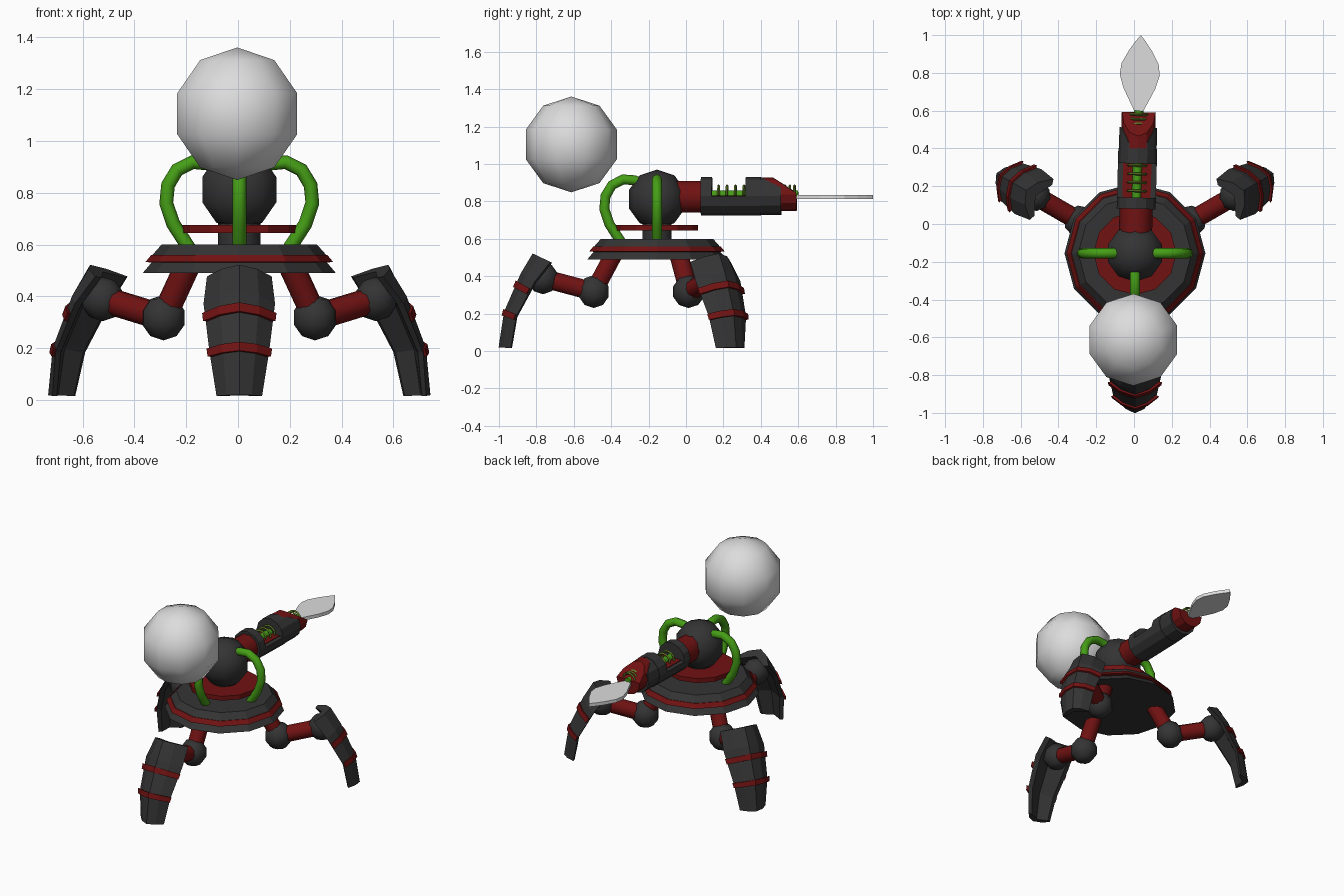
import bpy, bmesh
from math import radians, cos, sin, pi
from mathutils import Matrix, Vector

cube = bpy.data.objects.get("Cube")
if cube:
    bpy.data.objects.remove(cube, do_unlink=True)


def material(name, rgb, rough=0.6):
    m = bpy.data.materials.new(name)
    m.use_nodes = True
    m.diffuse_color = (*rgb, 1)
    node = m.node_tree.nodes["Principled BSDF"]
    node.inputs["Base Color"].default_value = (*rgb, 1)
    node.inputs["Roughness"].default_value = rough
    return m


DARK = material("charcoal", (0.034, 0.034, 0.034))
RED = material("dark_red", (0.165, 0.006, 0.006))
GREEN = material("green", (0.06, 0.34, 0.008))
OLIVE = material("olive", (0.12, 0.2, 0.02))
WHITE = material("pale_grey", (0.72, 0.72, 0.72))

TURRET = Matrix.Translation((0.005, -0.155, 0))
ARM = TURRET @ Matrix.Rotation(radians(-1.55), 4, "Z") @ Matrix.Translation((0, 0.155, 0))


def finish(bm, name, mat, matrix, smooth=False):
    bmesh.ops.recalc_face_normals(bm, faces=bm.faces)
    mesh = bpy.data.meshes.new(name)
    bm.transform(matrix)
    bm.to_mesh(mesh)
    bm.free()
    mesh.materials.append(mat)
    obj = bpy.data.objects.new(name, mesh)
    bpy.context.collection.objects.link(obj)
    if smooth:
        bpy.ops.object.select_all(action="DESELECT")
        obj.select_set(True)
        bpy.context.view_layer.objects.active = obj
        bpy.ops.object.shade_smooth_by_angle(angle=radians(50))
    return obj


def loft(name, rings, mat, matrix, smooth=False, cut=None):
    """Skin a list of closed rings, cap both ends, optionally slice the top off."""
    bm = bmesh.new()
    loops = [[bm.verts.new(p) for p in ring] for ring in rings]
    n = len(loops[0])
    for a, b in zip(loops, loops[1:]):
        for i in range(n):
            j = (i + 1) % n
            bm.faces.new((a[i], a[j], b[j], b[i]))
    bm.faces.new(loops[0])
    bm.faces.new(loops[-1])
    if cut:
        (y0, z0), (y1, z1) = cut
        geom = bm.verts[:] + bm.edges[:] + bm.faces[:]
        bmesh.ops.bisect_plane(bm, geom=geom, plane_co=(0, y0, z0),
                               plane_no=(0, z0 - z1, y1 - y0), clear_outer=True)
        bmesh.ops.holes_fill(bm, edges=[e for e in bm.edges if e.is_boundary])
    return finish(bm, name, mat, matrix, smooth)


def circle(r, z, n):
    return [(r * cos(2 * pi * i / n), r * sin(2 * pi * i / n), z) for i in range(n)]


def lathe(name, profile, n, mat, smooth=False):
    return loft(name, [circle(r, z, n) for r, z in profile], mat, TURRET, smooth)


def ball(name, center, r, mat, matrix):
    bm = bmesh.new()
    bmesh.ops.create_uvsphere(bm, u_segments=10, v_segments=5, radius=r,
                              matrix=Matrix.Translation(center))
    return finish(bm, name, mat, matrix, True)


def rod(name, a, b, r, mat, matrix):
    a, b = Vector(a), Vector(b)
    q = (b - a).to_track_quat("Z", "Y")
    ring = [q @ Vector(p) for p in circle(r, 0, 10)]
    return loft(name, [[a + p for p in ring], [b + p for p in ring]], mat, matrix, True)


def barrel(name, y0, y1, r, mat, half=False, z=0.828, cut=None):
    """Arm section along y: a full round, or only its lower half."""
    n = 12
    steps = range(n // 2 + 1) if half else range(n)
    arc = [(r * cos(pi + 2 * pi * i / n), z + r * sin(pi + 2 * pi * i / n)) for i in steps]
    return loft(name, [[(x, y, h) for x, h in arc] for y in (y0, y1)], mat, ARM, False, cut)


# Body: sloped deck, red trim, flared skirt, neck and collar
lathe("body_deck", [(0.30, 0.60), (0.34, 0.555), (0.335, 0.53)], 12, DARK)
lathe("body_trim", [(0.34, 0.56), (0.362, 0.533), (0.33, 0.53)], 12, RED)
lathe("body_skirt", [(0.335, 0.535), (0.373, 0.49)], 12, DARK)
lathe("neck", [(0.082, 0.59), (0.082, 0.74)], 10, DARK, True)
lathe("collar", [(0.22, 0.645), (0.22, 0.675)], 12, RED)
ball("head", (0, 0, 0.812), 0.158, DARK, TURRET)

# Floating sphere ahead of the head
ball("floating_sphere", (-0.003, -0.613, 1.105), 0.256, WHITE, Matrix())

# Hoses from the head to the deck
HOSE = [(0.07, 0.89), (0.12, 0.913), (0.18, 0.918), (0.24, 0.888), (0.275, 0.83),
        (0.282, 0.76), (0.255, 0.68), (0.19, 0.58)]
for side, angle in (("right", 180), ("front", -90), ("left", 0)):
    rings = []
    for i, (r, z) in enumerate(HOSE):
        before, after = HOSE[max(i - 1, 0)], HOSE[min(i + 1, len(HOSE) - 1)]
        t = Vector((after[0] - before[0], 0, after[1] - before[1])).normalized()
        u, v = Vector((-t.z, 0, t.x)), Vector((0, 1, 0))
        rings.append([Vector((r, 0, z)) + 0.027 * (u * c + v * s) for c, s, _ in circle(1, 0, 8)])
    loft(f"hose_{side}", rings, GREEN, TURRET @ Matrix.Rotation(radians(angle), 4, "Z"), True)

# Arm: shoulder, open barrel with inner pipe and coils, sloped muzzle
rod("shoulder", (0, -0.08, 0.825), (0, 0.09, 0.825), 0.088, RED, ARM)
barrel("barrel_collar_rear", 0.08, 0.14, 0.103, DARK)
barrel("barrel_trough", 0.14, 0.32, 0.103, DARK, half=True)
barrel("barrel_lining", 0.13, 0.33, 0.075, RED, half=True, z=0.833)
barrel("barrel_collar_front", 0.32, 0.40, 0.103, DARK)
barrel("barrel_jacket", 0.40, 0.51, 0.1, DARK, cut=((0.40, 0.93), (0.51, 0.875)))
barrel("muzzle", 0.39, 0.592, 0.09, RED, z=0.838, cut=((0.47, 0.925), (0.592, 0.845)))
rod("inner_pipe", (0, 0.13, 0.835), (0, 0.60, 0.835), 0.024, GREEN, ARM)
for i, y in enumerate((0.175, 0.22, 0.265, 0.31, 0.53, 0.555, 0.58)):
    bpy.ops.mesh.primitive_torus_add(major_segments=12, minor_segments=4,
                                     major_radius=0.047, minor_radius=0.007)
    coil = bpy.context.object
    coil.name = f"coil_{i + 1}"
    coil.data.materials.append(OLIVE)
    coil.data.transform(ARM @ Matrix.Translation((0, y, 0.838)) @ Matrix.Rotation(pi / 2, 4, "X"))

# Blade: leaf outline with a little thickness
EDGE = [(0.02, 0.59), (0.05, 0.65), (0.085, 0.72), (0.106, 0.79), (0.098, 0.85),
        (0.06, 0.92), (0.025, 0.97)]
outline = EDGE + [(0, 1.0)] + [(-x, y) for x, y in reversed(EDGE)]
loft("blade", [[(x, y, z) for x, y in outline] for z in (0.812, 0.835)], WHITE, ARM)

# Shin shell rows: ridge radius, ridge height, depth vector, half width
ROWS = [(0.665, 0.522, -0.095, -0.045, 0.125), (0.728, 0.417, -0.075, -0.045, 0.138),
        (0.818, 0.21, -0.065, -0.025, 0.115), (0.847, 0.02, -0.065, -0.004, 0.088)]
SECTION = [(-1, 1), (-0.55, 0.35), (0, 0), (0.55, 0.35), (1, 1), (0.75, 1.1), (0, 0.6), (-0.75, 1.1)]


def section(row, grow=0.0):
    r, z, dr, dz, w = row
    return [(r + grow + dr * d, (w + grow) * k, z + dz * d) for k, d in SECTION]


def row_at(z):
    for a, b in zip(ROWS, ROWS[1:]):
        if z >= b[1]:
            f = (a[1] - z) / (a[1] - b[1])
            return [p + (q - p) * f for p, q in zip(a, b)]


# Three legs: thigh, knee, shank, ankle and banded shin shell
for side, angle in (("front", -90), ("back_left", 30), ("back_right", 150)):
    m = TURRET @ Matrix.Rotation(radians(angle), 4, "Z")
    knee, ankle = (0.338, 0, 0.318), (0.61, 0, 0.39)
    rod(f"{side}_thigh", (0.225, 0, 0.53), knee, 0.05, RED, m)
    ball(f"{side}_knee", knee, 0.088, DARK, m)
    rod(f"{side}_shank", knee, ankle, 0.052, RED, m)
    ball(f"{side}_ankle", ankle, 0.086, DARK, m)
    loft(f"{side}_shin", [section(r) for r in ROWS], DARK, m)
    for part, z in (("upper", 0.36), ("lower", 0.208)):
        rows = [section(row_at(z + h), 0.01) for h in (0.017, -0.017)]
        loft(f"{side}_{part}_band", rows, RED, m)
